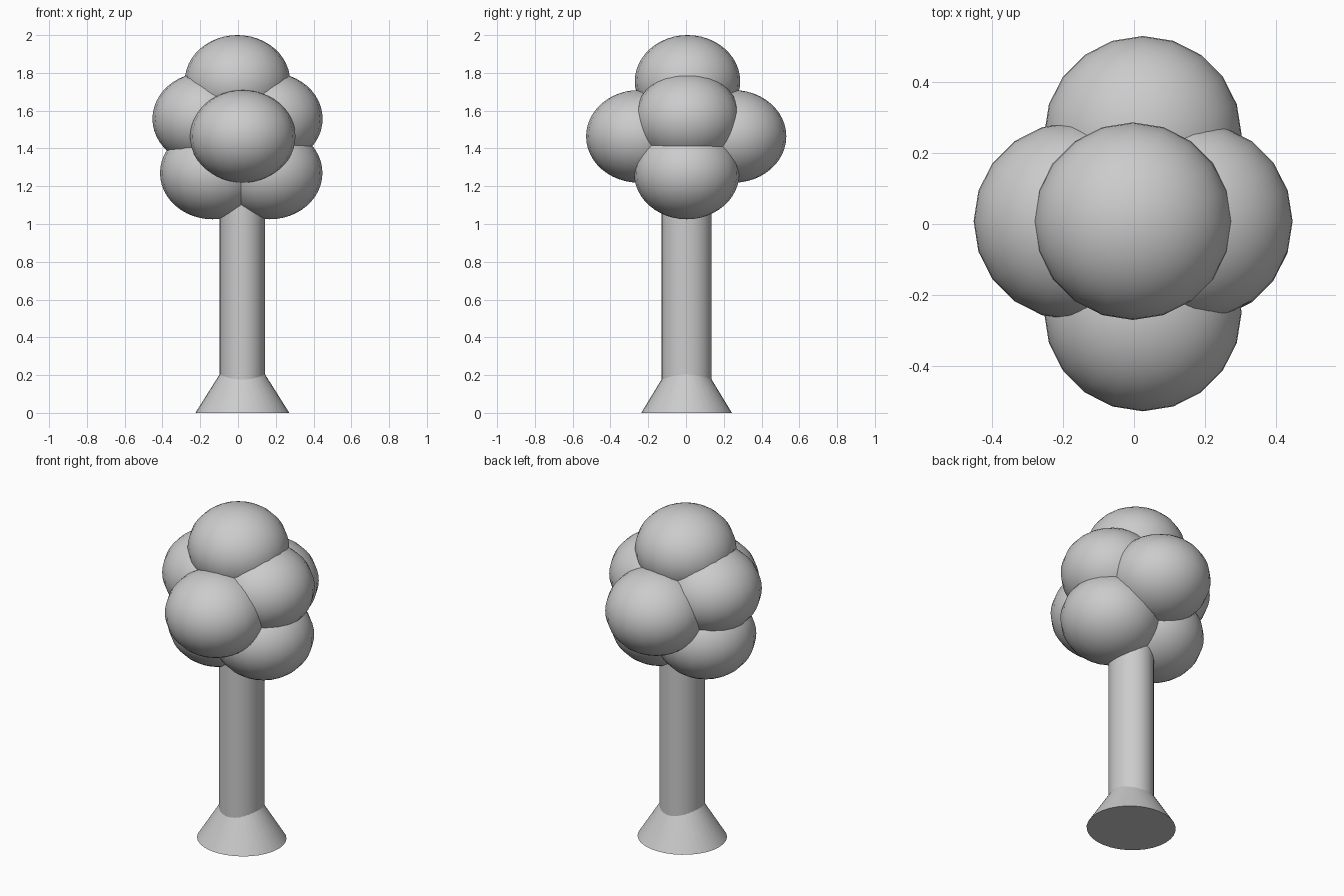
import bpy, math

if "Cube" in bpy.data.objects:
    bpy.data.objects.remove(bpy.data.objects["Cube"])

CX, CY = 0.023, 0.003  # trunk axis


def smooth(ob, name, angle=40):
    ob.name = name
    bpy.ops.object.transform_apply(location=False, rotation=False, scale=True)
    bpy.ops.object.shade_smooth_by_angle(angle=math.radians(angle))


def puff(name, x, y, z):
    # slightly flattened ball of foliage
    bpy.ops.mesh.primitive_uv_sphere_add(segments=20, ring_count=24, radius=1, location=(x, y, z))
    ob = bpy.context.object
    ob.scale = (0.279, 0.279, 0.245)
    smooth(ob, name)


def frustum(name, z0, z1, bottom, top, sx, sy):
    # round section with separate x and y widths
    bpy.ops.mesh.primitive_cone_add(vertices=32, radius1=bottom, radius2=top, depth=z1 - z0,
                                    location=(CX, CY, (z0 + z1) / 2))
    ob = bpy.context.object
    ob.scale = (sx, sy, 1)
    smooth(ob, name)


# Flared root and oval trunk
frustum("trunk_base", 0.0, 0.24, 0.245, 0.096, 1.015, 0.98)
frustum("trunk", 0.1, 1.3, 1.0, 1.0, 0.1205, 0.1325)

# Foliage crown
puff("foliage_top", -0.003, 0.008, 1.755)
puff("foliage_front", 0.025, -0.25, 1.464)
puff("foliage_back", 0.025, 0.252, 1.464)
puff("foliage_upper_left", -0.174, 0.008, 1.557)
puff("foliage_upper_right", 0.169, 0.008, 1.557)
puff("foliage_lower_left", -0.134, 0.004, 1.27)
puff("foliage_lower_right", 0.168, 0.004, 1.27)
